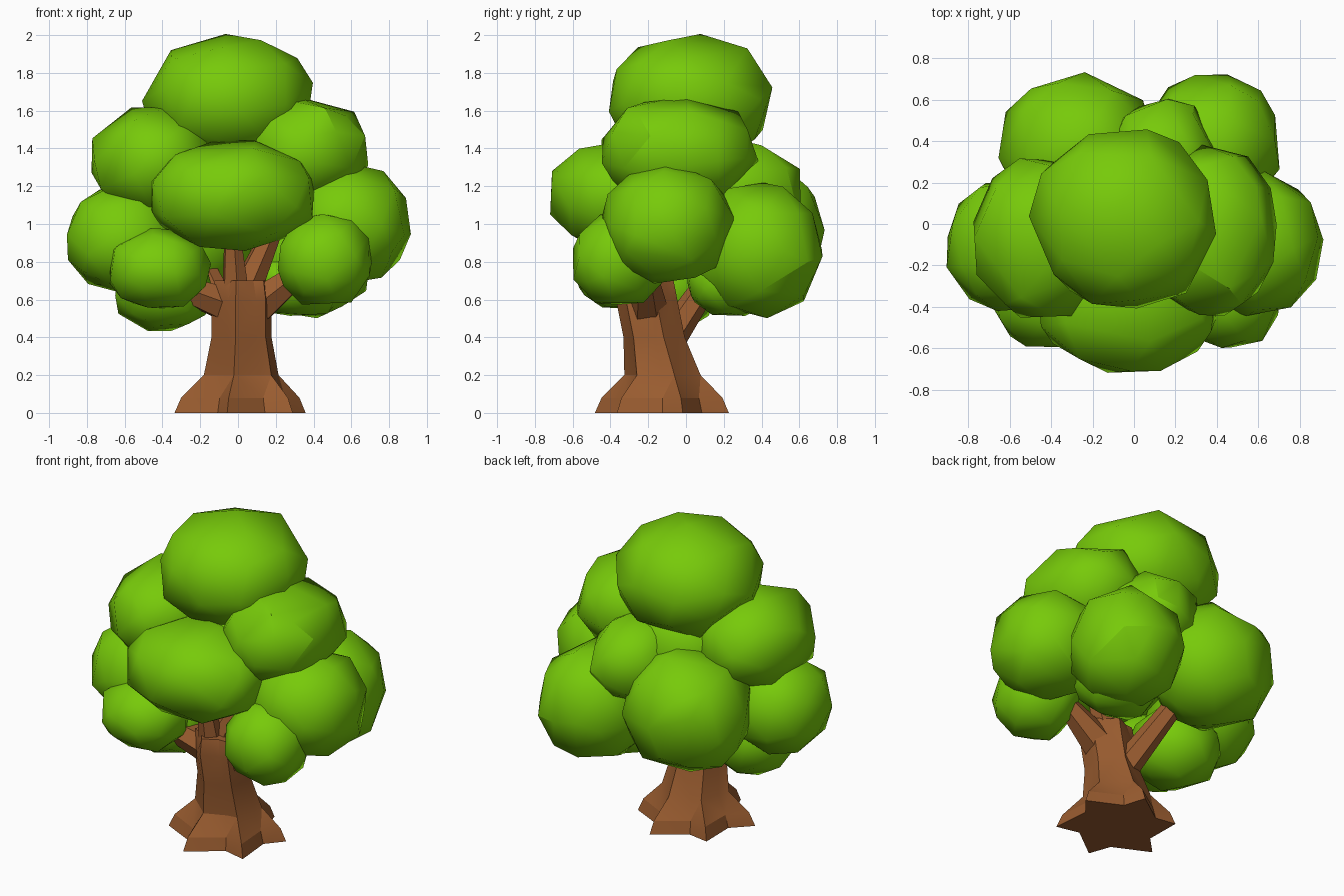
import bpy
import bmesh
import math
import random
from mathutils import Vector

if "Cube" in bpy.data.objects:
    bpy.data.objects.remove(bpy.data.objects["Cube"], do_unlink=True)
random.seed(4)


def material(name, color):
    m = bpy.data.materials.new(name)
    m.use_nodes = True
    m.diffuse_color = color
    m.node_tree.nodes["Principled BSDF"].inputs["Base Color"].default_value = color
    return m


LEAF = material("leaf green", (0.185, 0.59, 0.003, 1))
BARK = material("bark brown", (0.32, 0.107, 0.029, 1))


def add_object(name, bm, mat, sharp_angle):
    bmesh.ops.recalc_face_normals(bm, faces=bm.faces)
    mesh = bpy.data.meshes.new(name)
    bm.to_mesh(mesh)
    bm.free()
    mesh.materials.append(mat)
    obj = bpy.data.objects.new(name, mesh)
    bpy.context.collection.objects.link(obj)
    bpy.ops.object.select_all(action='DESELECT')
    obj.select_set(True)
    bpy.context.view_layer.objects.active = obj
    bpy.ops.object.shade_smooth_by_angle(angle=math.radians(sharp_angle))
    return obj


def leaf_clump(name, center, size):
    """Uneven, slightly boxy ball, reduced to irregular facets."""
    bm = bmesh.new()
    bmesh.ops.create_icosphere(bm, subdivisions=3, radius=1)
    for v in bm.verts:
        boxy = sum(abs(a) ** 2.15 for a in v.co) ** (1 / 2.15)
        v.co *= random.uniform(0.975, 1.04) / boxy
        v.co = Vector(c + a * s for c, a, s in zip(center, v.co, size))
    obj = add_object(name, bm, LEAF, 22)
    dec = obj.modifiers.new("facets", 'DECIMATE')
    dec.ratio = 0.2
    obj.modifiers.move(len(obj.modifiers) - 1, 0)


def loft(bm, rings):
    """Skin a list of equally long point rings and cap both ends."""
    loops = [[bm.verts.new(p) for p in ring] for ring in rings]
    n = len(loops[0])
    for low, high in zip(loops, loops[1:]):
        for i in range(n):
            j = (i + 1) % n
            bm.faces.new((low[i], low[j], high[j], high[i]))
    bm.faces.new(loops[0][::-1])
    bm.faces.new(loops[-1])


def branch(name, start, end, r0, r1, sides=6):
    start, end = Vector(start), Vector(end)
    turn = (end - start).to_track_quat('Z', 'Y')
    rings = []
    for t in (0, 0.5, 1):
        r = r0 + (r1 - r0) * t
        mid = start.lerp(end, t)
        rings.append([mid + turn @ Vector((r * math.cos(a), r * math.sin(a), 0))
                      for a in (math.tau * i / sides for i in range(sides))])
    bm = bmesh.new()
    loft(bm, rings)
    add_object(name, bm, BARK, 20)


# Trunk: star-shaped root flare that narrows and leans forward
# (height, centre y, root radius, hollow radius)
levels = [(0, -0.12, 0.36, 0.25), (0.08, -0.12, 0.325, 0.23), (0.2, -0.12, 0.205, 0.18),
          (0.4, -0.165, 0.165, 0.15), (0.6, -0.205, 0.165, 0.15), (0.7, -0.21, 0.15, 0.12)]
SIDES = 12
root_scale = [random.uniform(0.94, 1.06) for i in range(SIDES)]
rings = []
for z, cy, root, hollow in levels:
    ring = []
    for i in range(SIDES):
        a = math.tau * (i + 0.4 * (i % 2)) / SIDES + 0.3
        r = (hollow if i % 2 else root) * root_scale[i]
        ring.append((0.025 + r * math.cos(a), cy + r * math.sin(a), z))
    rings.append(ring)
trunk = bmesh.new()
loft(trunk, rings)
bmesh.ops.triangulate(trunk, faces=[f for f in trunk.faces if len(f.verts) == 4])
add_object("trunk", trunk, BARK, 20)

# Branches reaching into the crown
branch("left_branch", (0.07, -0.2, 0.54), (0.4, -0.22, 0.8), 0.11, 0.05)
branch("right_branch", (0.03, -0.19, 0.54), (-0.4, -0.28, 0.7), 0.11, 0.06)
branch("front_branch", (-0.01, -0.25, 0.6), (-0.03, -0.3, 0.95), 0.08, 0.045)
branch("middle_branch", (0.02, -0.2, 0.6), (0.2, -0.16, 1.0), 0.09, 0.05)
branch("back_branch", (0.02, -0.12, 0.34), (-0.17, 0.16, 0.76), 0.09, 0.06)

# Crown: overlapping leaf clumps (centre, half sizes)
clumps = {
    "top_clump": ((-0.045, 0.025, 1.66), (0.435, 0.425, 0.33)),
    "upper_right_clump": ((-0.45, -0.07, 1.33), (0.325, 0.385, 0.285)),
    "upper_left_clump": ((0.36, -0.04, 1.38), (0.325, 0.4, 0.285)),
    "upper_back_clump": ((0.14, 0.28, 1.18), (0.26, 0.33, 0.26)),
    "front_clump": ((-0.03, -0.36, 1.15), (0.44, 0.36, 0.285)),
    "left_clump": ((0.58, -0.1, 1.0), (0.325, 0.335, 0.315)),
    "right_clump": ((-0.6, -0.1, 0.92), (0.305, 0.315, 0.285)),
    "lower_front_right_clump": ((-0.42, -0.35, 0.76), (0.265, 0.245, 0.21)),
    "lower_front_left_clump": ((0.46, -0.35, 0.81), (0.245, 0.25, 0.245)),
    "lower_right_clump": ((-0.4, -0.1, 0.67), (0.26, 0.26, 0.235)),
    "back_left_clump": ((0.38, 0.38, 0.86), (0.33, 0.335, 0.345)),
    "lower_back_left_clump": ((0.32, 0.23, 0.69), (0.25, 0.22, 0.18)),
    "back_right_clump": ((-0.27, 0.37, 0.97), (0.375, 0.345, 0.365)),
    "inner_clump": ((0, 0.03, 1.23), (0.4, 0.36, 0.34)),
}
for name, (center, size) in clumps.items():
    leaf_clump(name, center, size)
